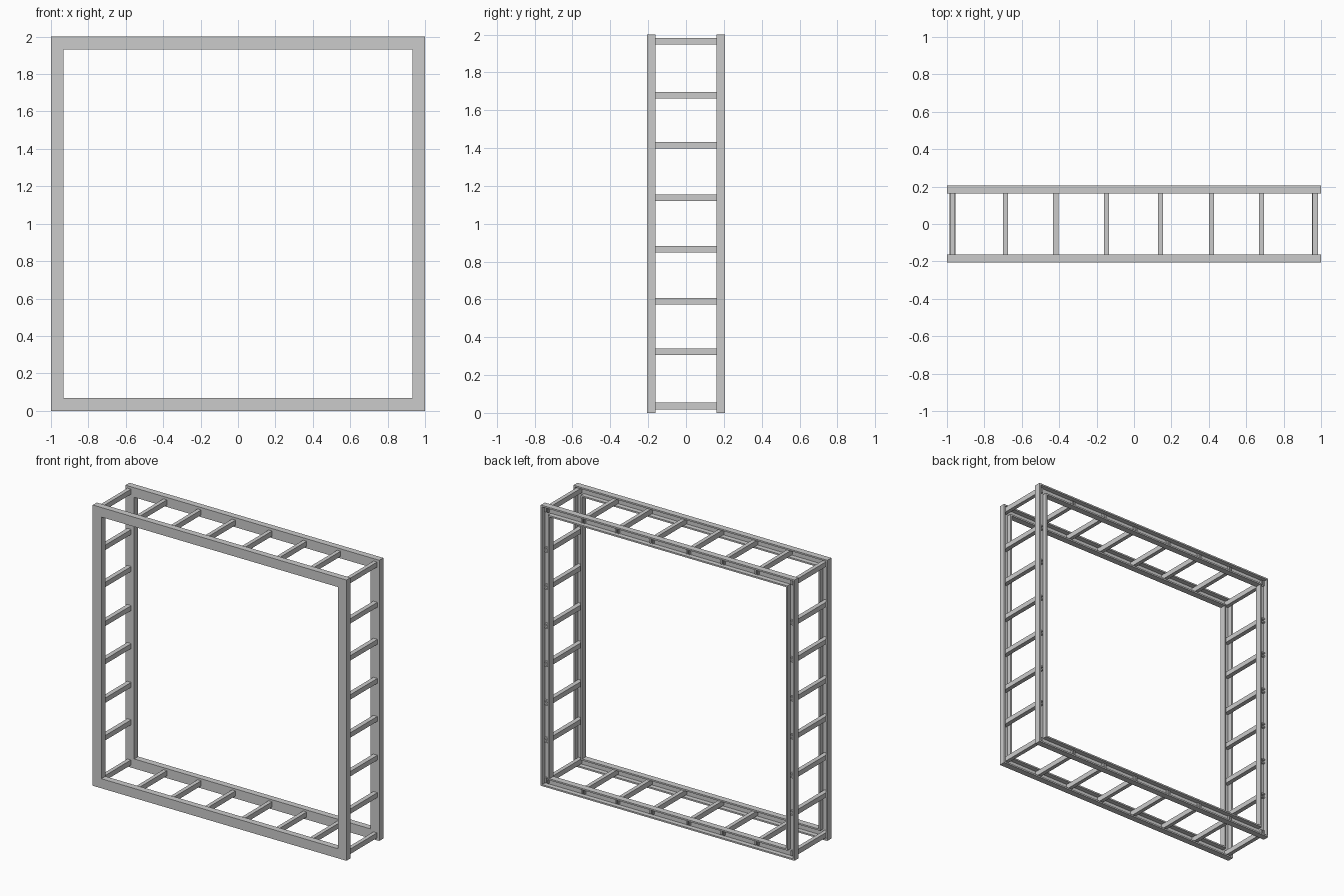
import bpy, bmesh

if "Cube" in bpy.data.objects:
    bpy.data.objects.remove(bpy.data.objects["Cube"])

HALF_Y = 0.207   # half of total depth
DEPTH = 0.045    # channel depth
WIDTH = 0.068    # channel width
T = 0.011        # channel wall thickness


def finish(bm, name):
    bmesh.ops.recalc_face_normals(bm, faces=bm.faces)
    mesh = bpy.data.meshes.new(name)
    bm.to_mesh(mesh)
    bm.free()
    obj = bpy.data.objects.new(name, mesh)
    bpy.context.collection.objects.link(obj)
    return obj


def channel_frame(name, y0):
    """Square mitred frame of C-channel, flat to the front and open to the back."""
    y1 = y0 + DEPTH
    profile = [(0, y0), (WIDTH, y0), (WIDTH, y1), (WIDTH - T, y1),
               (WIDTH - T, y0 + T), (T, y0 + T), (T, y1), (0, y1)]
    bm = bmesh.new()
    rings = []
    for sx, sz in ((-1, -1), (1, -1), (1, 1), (-1, 1)):
        rings.append([bm.verts.new((sx * (1 - d), y, 1 + sz * (1 - d)))
                      for d, y in profile])
    n = len(profile)
    for i in range(4):
        a, b = rings[i], rings[(i + 1) % 4]
        for j in range(n):
            k = (j + 1) % n
            bm.faces.new((a[j], a[k], b[k], b[j]))
    return finish(bm, name)


def add_box(bm, x, z, w, h, y0, y1):
    verts = bmesh.ops.create_cube(bm, size=1)["verts"]
    bmesh.ops.scale(bm, vec=(w, y1 - y0, h), verts=verts)
    bmesh.ops.translate(bm, vec=(x, (y0 + y1) / 2, z), verts=verts)


def rung(name, x, z, upright):
    """Cross bar with a pair of end tabs showing inside the back channel."""
    w, h = (0.028, 0.036) if upright else (0.032, 0.035)
    web = HALF_Y - DEPTH
    bm = bmesh.new()
    add_box(bm, x, z, w, h, -HALF_Y + T * 0.8, web + T * 0.5)
    for s in (-1, 1):
        if upright:
            add_box(bm, x + s * (w / 2 - 0.005), z, 0.01, h, web, web + 0.026)
        else:
            add_box(bm, x, z + s * (h / 2 - 0.005), w, 0.01, web, web + 0.026)
    return finish(bm, name)


# Front and back frames
channel_frame("front_frame", -HALF_Y)
channel_frame("back_frame", HALF_Y - DEPTH)

# Rungs along the top and bottom, corners included
for label, z in (("bottom", 0.036), ("top", 1.965)):
    for i, x in enumerate((-0.971, -0.687, -0.418, -0.147, 0.142, 0.414, 0.682, 0.969)):
        rung(f"{label}_rung_{i + 1}", x, z, True)

# Rungs up both sides
for label, x in (("left", -0.971), ("right", 0.969)):
    for i, z in enumerate((0.323, 0.59, 0.866, 1.137, 1.415, 1.679)):
        rung(f"{label}_rung_{i + 1}", x, z, False)
